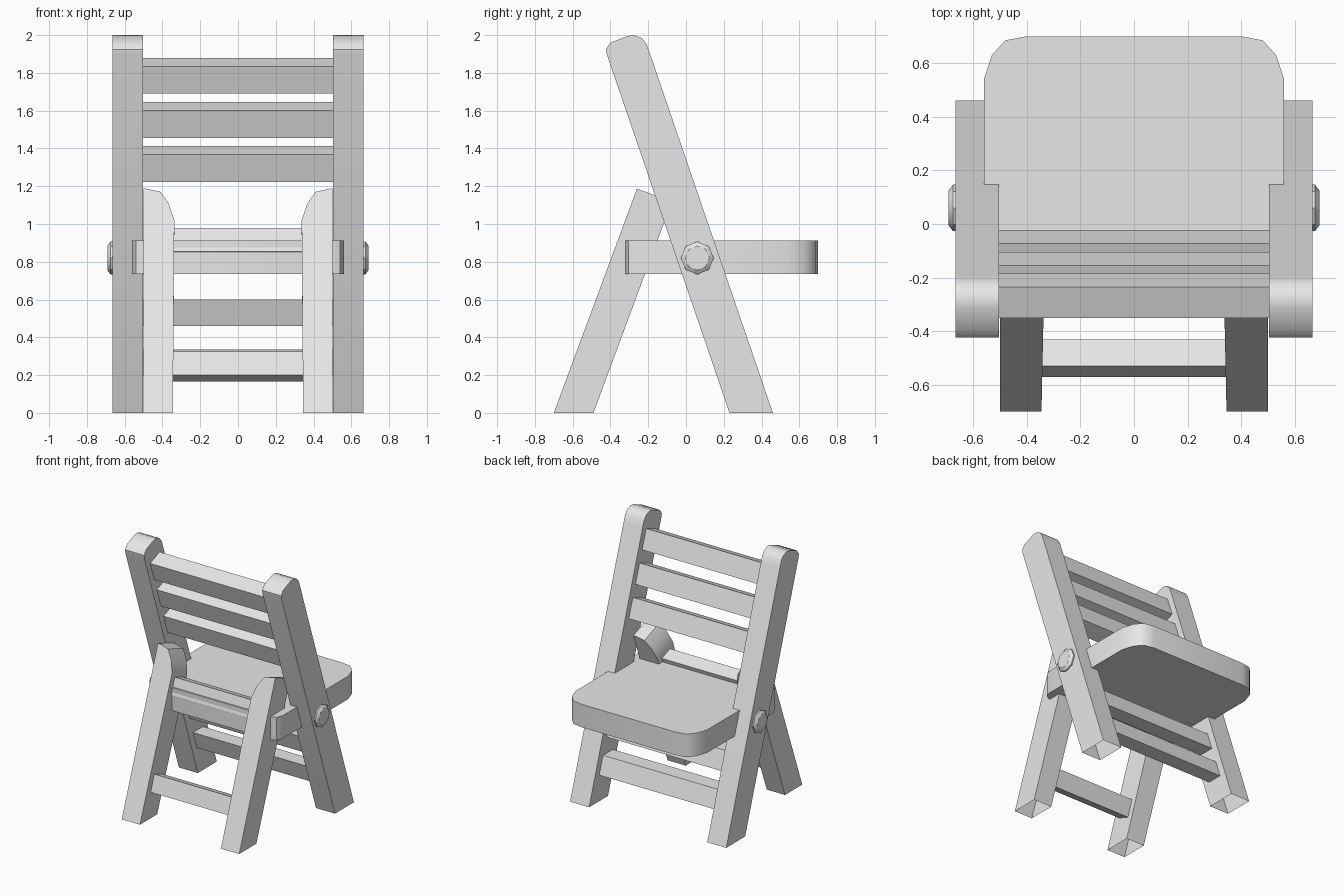
import bpy, bmesh, math

if "Cube" in bpy.data.objects:
    bpy.data.objects.remove(bpy.data.objects["Cube"], do_unlink=True)

grey = bpy.data.materials.new("plain_grey")
grey.use_nodes = True
COLOUR = (0.8, 0.8, 0.8, 1)
grey.diffuse_color = COLOUR
grey.node_tree.nodes["Principled BSDF"].inputs["Base Color"].default_value = COLOUR


def loft(name, rings, mirror=False, open_side=None):
    """Join rings of equal size, cap both ends; open_side leaves that edge uncovered."""
    bm = bmesh.new()
    loops = [[bm.verts.new(p) for p in ring] for ring in rings]
    for a, b in zip(loops, loops[1:]):
        for i in range(len(a)):
            j = (i + 1) % len(a)
            if i != open_side:
                bm.faces.new((a[i], a[j], b[j], b[i]))
    bm.faces.new(loops[0])
    bm.faces.new(loops[-1])
    bmesh.ops.recalc_face_normals(bm, faces=bm.faces)
    mesh = bpy.data.meshes.new(name)
    bm.to_mesh(mesh)
    bm.free()
    mesh.materials.append(grey)
    mesh.shade_smooth()
    mesh.set_sharp_from_angle(angle=math.radians(38))
    obj = bpy.data.objects.new(name, mesh)
    bpy.context.collection.objects.link(obj)
    if mirror:
        obj.modifiers.new("mirror", "MIRROR")
    return obj


def bar(name, profile, x0, x1, **options):
    """Extrude a (y, z) profile along x."""
    return loft(name, [[(x, y, z) for y, z in profile] for x in (x0, x1)], **options)


# Long legs: slanted posts with rounded tops and open feet
post = [(0.23, 0), (0.46, 0), (-0.19, 1.9), (-0.21, 1.955), (-0.235, 1.985),
        (-0.277, 2.0), (-0.31, 1.995), (-0.40, 1.96), (-0.424, 1.925), (-0.42, 1.9)]
bar("long_legs", post, 0.503, 0.665, mirror=True, open_side=0)

# Short legs: lean the other way, rounded at the inner top corner
LEAN = 0.371
outline = [(0.345, 0), (0.5, 0), (0.5, 1.187), (0.485, 1.187), (0.41, 1.17),
           (0.365, 1.105), (0.337, 1.02)]
outer = [(x, -0.70 + LEAN * z, z) for x, z in outline]
inner = [(x, y + 0.185, z - 0.068) if z else (x, y + 0.21, 0) for x, y, z in outer]
loft("short_legs", [outer, inner], mirror=True, open_side=0)

# Backrest slats, square to the long legs
for i in range(3):
    dy, dz = 0.081 * i, -0.234 * i
    slat = [(-0.235, 1.88), (-0.35, 1.835), (-0.30, 1.69), (-0.185, 1.735)]
    bar(f"back_slat_{i + 1}", [(y + dy, z + dz) for y, z in slat], -0.52, 0.52)

# Lower rungs between the long legs
for label, z0, z1 in (("upper", 0.46, 0.60), ("lower", 0.20, 0.335)):
    rung = [(0.345 - 0.342 * z + side * 0.06, z)
            for z, side in ((z0, -1), (z0, 1), (z1, 1), (z1, -1))]
    bar(f"long_leg_rung_{label}", rung, -0.52, 0.52)

# Rungs between the short legs
for label, dz in (("lower", 0), ("upper", 0.655)):
    rung = [(-0.53, 0.325), (-0.43, 0.288), (-0.475, 0.165), (-0.57, 0.2)]
    bar(f"short_leg_rung_{label}", [(y + LEAN * dz, z + dz) for y, z in rung], -0.36, 0.36)

# Seat: board with rounded corners
half = [(0.5, -0.32), (0.54, -0.305), (0.56, -0.26), (0.56, 0.54),
        (0.53, 0.63), (0.48, 0.685), (0.4, 0.70)]
board = half + [(-x, y) for x, y in reversed(half)]
loft("seat", [[(x, y, z) for x, y in board] for z in (0.735, 0.912)])

# Pivot bolts: eight-sided, with chamfered heads
rings = []
for x, r in ((0.44, 0.087), (0.675, 0.087), (0.692, 0.064)):
    rings.append([(x, 0.06 + r * math.cos(a * math.pi / 4), 0.82 + r * math.sin(a * math.pi / 4))
                  for a in range(8)])
loft("pivot_bolts", rings, mirror=True)
